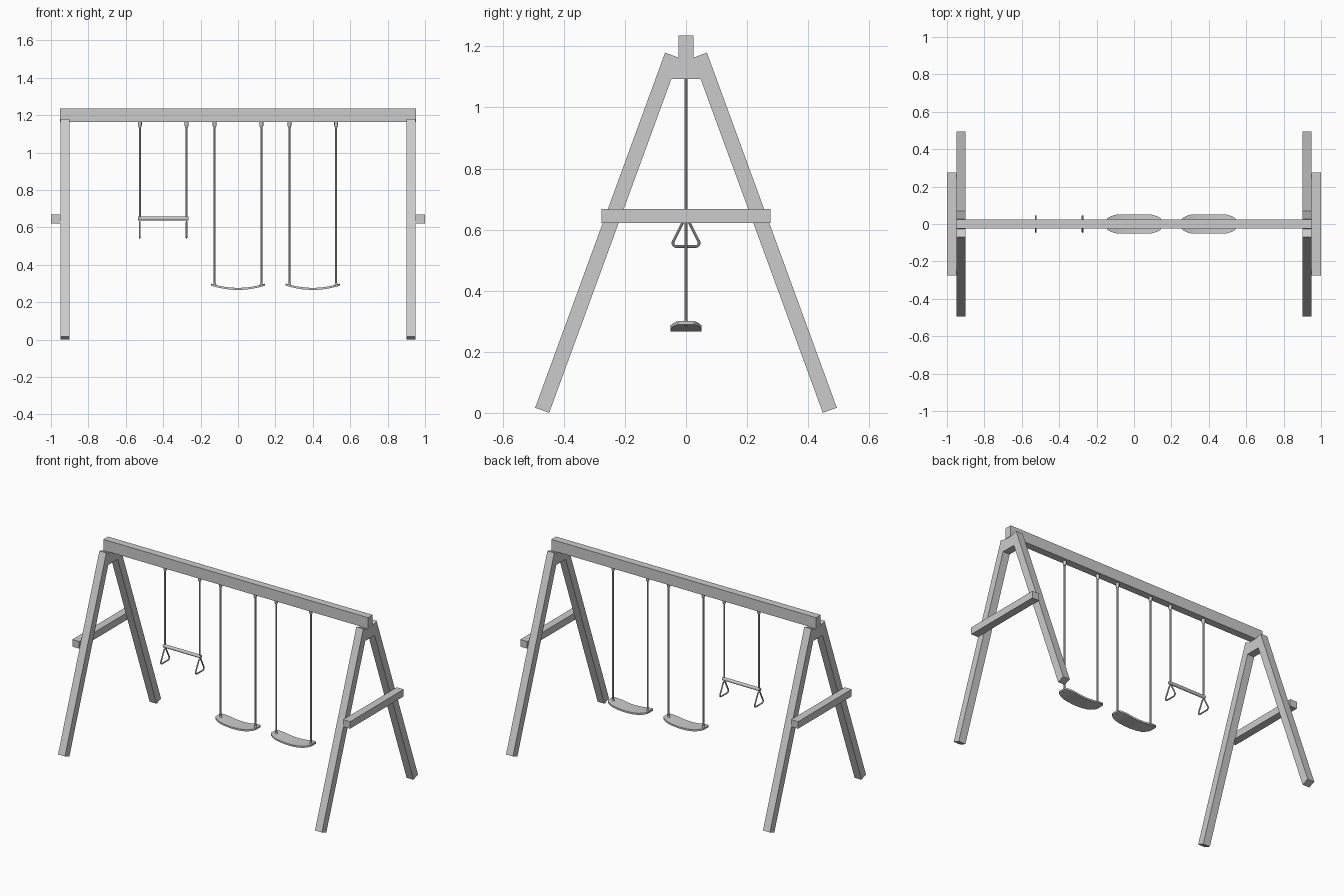
import bpy, bmesh
from math import radians, sin, cos, pi
from mathutils import Vector

if "Cube" in bpy.data.objects:
    bpy.data.objects.remove(bpy.data.objects["Cube"])


def finish(name, bm, smooth=False):
    bmesh.ops.recalc_face_normals(bm, faces=bm.faces[:])
    me = bpy.data.meshes.new(name)
    bm.to_mesh(me)
    bm.free()
    ob = bpy.data.objects.new(name, me)
    bpy.context.collection.objects.link(ob)
    if smooth:
        bpy.context.view_layer.objects.active = ob
        ob.select_set(True)
        bpy.ops.object.shade_smooth_by_angle(angle=radians(40))
        ob.select_set(False)
    return ob


def loft(name, rings, smooth=False, closed=False):
    """Skin a list of equal-length point rings; cap the ends unless closed."""
    bm = bmesh.new()
    vs = [[bm.verts.new(p) for p in r] for r in rings]
    n = len(vs[0])
    pairs = list(zip(vs, vs[1:])) + ([(vs[-1], vs[0])] if closed else [])
    for a, b in pairs:
        for i in range(n):
            j = (i + 1) % n
            bm.faces.new((a[i], a[j], b[j], b[i]))
    if not closed:
        bm.faces.new(vs[0])
        bm.faces.new(vs[-1])
    return finish(name, bm, smooth)


def prism(name, profile, x0, x1):
    """Extrude a y-z profile along x."""
    return loft(name, [[(x, y, z) for y, z in profile] for x in (x0, x1)])


def box(name, x0, x1, y, z0, z1):
    return prism(name, [(-y, z0), (y, z0), (y, z1), (-y, z1)], x0, x1)


def lathe(name, x, profile, n=10):
    """Turn (radius, z) pairs about a vertical axis at x, y = 0."""
    return loft(name, [[(x + r * cos(2 * pi * i / n), r * sin(2 * pi * i / n), z)
                        for i in range(n)] for r, z in profile], True)


# top beam
box("top_beam", -0.953, 0.953, 0.024, 1.165, 1.236)

# A-frames: leaning legs, gusset between the tops, outer cross brace
A = radians(20.1)
along = Vector((sin(A), cos(A)))
across = Vector((cos(A), -sin(A))) * 0.0245
foot = Vector((-0.471, 0.0085))
head = foot + along * 1.238
leg = [foot - across, foot + across, head + across, head - across]
for side, s in (("left", -1), ("right", 1)):
    prism(side + "_front_leg", leg, s * 0.90, s * 0.95)
    prism(side + "_back_leg", [(-y, z) for y, z in leg], s * 0.90, s * 0.95)
    prism(side + "_gusset", [(-0.051, 1.093), (0.051, 1.093),
                             (0.025, 1.165), (-0.025, 1.165)], s * 0.90, s * 0.95)
    box(side + "_cross_brace", s * 0.95, s * 1.0, 0.276, 0.622, 0.668)


def ropes(name, cx, z):
    for side, s in (("left", -1), ("right", 1)):
        x = cx + s * 0.125
        lathe(f"{name}_{side}_rope", x, [(0.0055, z), (0.0055, 1.15)], 8)
        lathe(f"{name}_{side}_hanger", x, [(0.007, 1.135), (0.0105, 1.145), (0.0105, 1.166)])


# sling seats: curved boards with narrowed, chamfered ends
HALF = [(0, 0.05), (0.03, 0.05), (0.06, 0.05), (0.095, 0.05),
        (0.12, 0.043), (0.138, 0.034), (0.145, 0.026)]
STATIONS = [(-x, w) for x, w in HALF[:0:-1]] + HALF


def seat(name, cx):
    rings = []
    for x, w in STATIONS:
        z = 0.266 + 1.1 * x * x
        rings.append([(cx + x, -w, z), (cx + x, w, z),
                      (cx + x, w, z + 0.011), (cx + x, -w, z + 0.011)])
    loft(name, rings, True)


for name, cx in (("middle_swing", 0.0), ("right_swing", 0.4)):
    ropes(name, cx, 0.285)
    seat(name + "_seat", cx)
    for s in (-1, 1):
        lathe(name + "_rope_end", cx + s * 0.125, [(0.009, 0.284), (0.009, 0.294), (0.006, 0.302)])

# trapeze: bar on ropes with a rounded triangular ring under each end
ropes("trapeze", -0.4, 0.645)
bar = [(0.0105 * cos(2 * pi * i / 12), 0.647 + 0.0105 * sin(2 * pi * i / 12)) for i in range(12)]
prism("trapeze_bar", bar, -0.535, -0.265)


def ring_handle(name, cx):
    path, r = [], 0.012
    for (y, z), a0 in (((0.031, 0.5565), -90), ((0, 0.618), 30), ((-0.031, 0.5565), 150)):
        for k in range(6):
            a = radians(a0 + k * 24)
            path.append(Vector((cx, y + r * cos(a), z + r * sin(a))))
    rings, t, n = [], 0.0045, len(path)
    X = Vector((1, 0, 0))
    for i, p in enumerate(path):
        out = (path[(i + 1) % n] - path[i - 1]).normalized().cross(X)
        rings.append([p + t * (cos(k * pi / 4) * X + sin(k * pi / 4) * out) for k in range(8)])
    loft(name, rings, True, closed=True)


ring_handle("left_ring_handle", -0.525)
ring_handle("right_ring_handle", -0.275)
